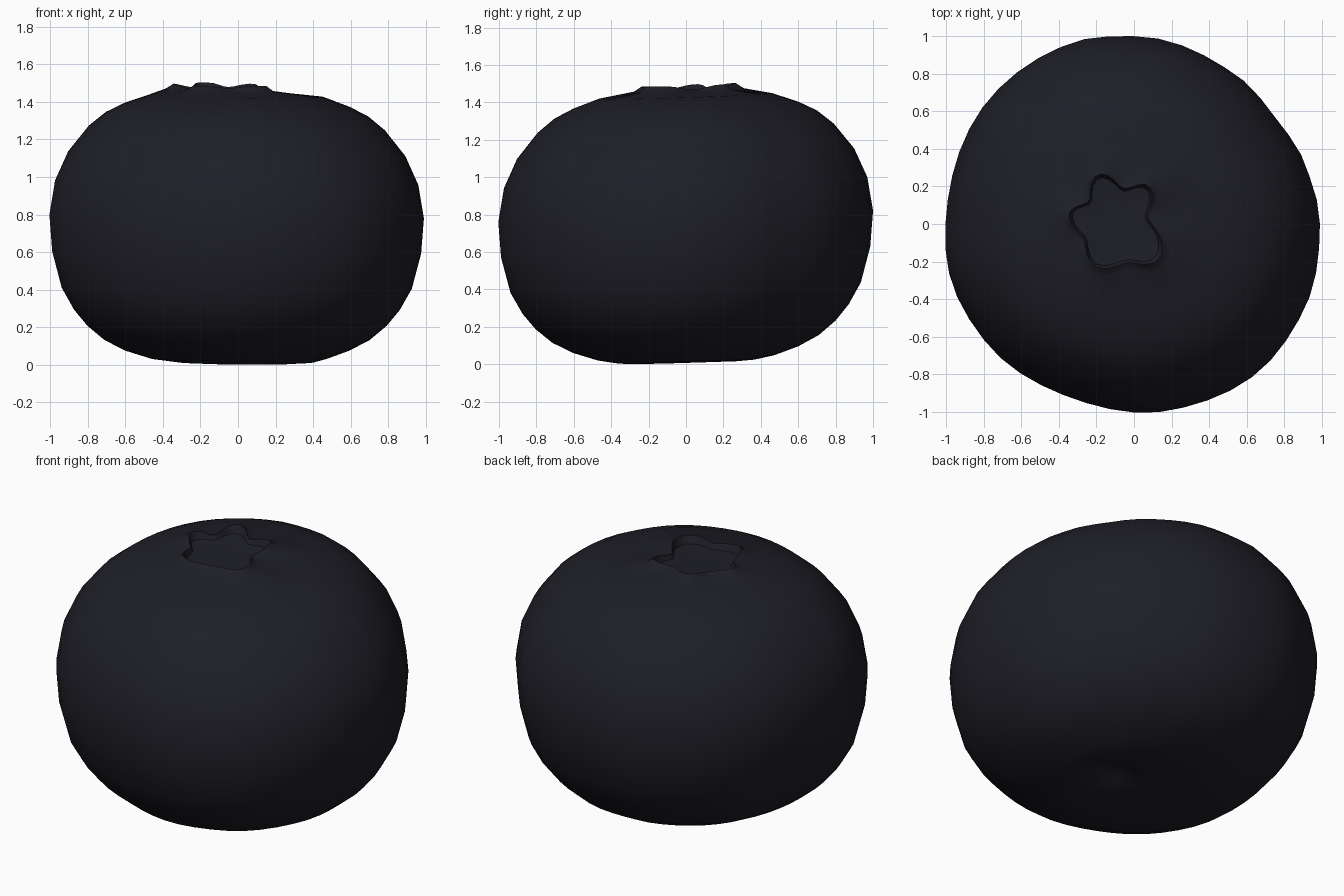
import bpy, bmesh, math
from mathutils import Vector

cube = bpy.data.objects.get("Cube")
if cube:
    bpy.data.objects.remove(cube, do_unlink=True)

SEGMENTS = 48
STAR_CENTRE = Vector((-0.1, 0.0))
DIMPLE = Vector((0.18, 0.02))

# Five-lobed crown outline: angle in degrees and radius, notches and tips in turn
STAR = [(13, 0.19), (48, 0.29), (76, 0.21), (109, 0.30), (140, 0.20),
        (167, 0.27), (205, 0.20), (247, 0.27), (285, 0.23), (321, 0.32)]

# Uneven girth of the body: angle in degrees and relative radius
GIRTH = [(0, 0.99), (20, 0.965), (37, 0.942), (55, 0.962), (90, 1.0),
         (107, 1.02), (135, 1.02), (172, 1.0), (198, 1.02), (218, 1.01),
         (250, 0.985), (282, 1.012), (310, 1.03), (332, 1.015)]


def around(table, angle):
    """Smoothly interpolate a closed table of (degrees, value)."""
    start = table[0][0]
    deg = (math.degrees(angle) - start) % 360 + start
    points = table + [(start + 360, table[0][1])]
    for (a0, r0), (a1, r1) in zip(points, points[1:]):
        if deg <= a1:
            t = (1 - math.cos(math.pi * (deg - a0) / (a1 - a0))) / 2
            return r0 + (r1 - r0) * t


def lean(p, z):
    """Tip the body forward a little and press in the stalk dimple."""
    low = max(0, 1 - z / 0.3)
    hollow = 0.07 * math.exp(-(p - DIMPLE).length_squared / 0.012)
    return z + 0.03 * p.y - 0.013 * z * p.x + low * hollow


bm = bmesh.new()
angles = [math.tau * i / SEGMENTS for i in range(SEGMENTS)]
rings = []


def add_ring(points):
    rings.append([bm.verts.new((p.x, p.y, lean(p, z))) for p, z in points])


# Crown: shallow floor and a thin lip that rises on the lobes
for scale, height, lift in [(0.35, 1.438, 0), (0.65, 1.44, 0), (0.86, 1.445, 0),
                            (0.93, 1.47, 0.022), (1.0, 1.466, 0.012),
                            (1.08, 1.463, 0)]:
    points = []
    for a in angles:
        r = around(STAR, a)
        tip = min(1, max(0, (r - 0.2) / 0.08))
        p = STAR_CENTRE + Vector((math.cos(a), math.sin(a))) * r * scale
        points.append((p, height + lift * tip))
    add_ring(points)

# Rounded, slightly squashed body, from the shoulder down to the base
BODY = [(0.46, 1.435), (0.6, 1.385), (0.7, 1.335), (0.79, 1.262), (0.9, 1.125),
        (0.97, 0.97), (1.0, 0.79), (0.985, 0.6), (0.935, 0.41), (0.87, 0.295),
        (0.8, 0.21), (0.71, 0.135), (0.6, 0.078), (0.47, 0.034), (0.36, 0.014),
        (0.26, 0.008), (0.18, 0.007), (0.12, 0.007), (0.06, 0.007)]
for radius, height in BODY:
    # The base rings close in on the stalk dimple
    shift = DIMPLE * max(0, 1 - radius / 0.5) if height < 0.1 else Vector((0, 0))
    points = []
    for a in angles:
        r = radius * around(GIRTH, a)
        points.append((Vector((math.cos(a), math.sin(a))) * r + shift, height))
    add_ring(points)

# Skin the rings and close both ends
for upper, lower in zip(rings, rings[1:]):
    for i in range(SEGMENTS):
        j = (i + 1) % SEGMENTS
        bm.faces.new((upper[i], lower[i], lower[j], upper[j]))
top = bm.verts.new((STAR_CENTRE.x, STAR_CENTRE.y, lean(STAR_CENTRE, 1.44)))
bottom = bm.verts.new((DIMPLE.x, DIMPLE.y, lean(DIMPLE, 0.007)))
for i in range(SEGMENTS):
    j = (i + 1) % SEGMENTS
    bm.faces.new((top, rings[0][i], rings[0][j]))
    bm.faces.new((bottom, rings[-1][j], rings[-1][i]))
bmesh.ops.recalc_face_normals(bm, faces=bm.faces)

mesh = bpy.data.meshes.new("berry")
bm.to_mesh(mesh)
bm.free()
berry = bpy.data.objects.new("berry", mesh)
bpy.context.collection.objects.link(berry)

# Dark blue-black skin
skin = bpy.data.materials.new("dark blue skin")
skin.use_nodes = True
color = (0.013, 0.013, 0.02, 1)
skin.diffuse_color = color
skin.node_tree.nodes["Principled BSDF"].inputs["Base Color"].default_value = color
mesh.materials.append(skin)

bpy.ops.object.select_all(action='DESELECT')
berry.select_set(True)
bpy.context.view_layer.objects.active = berry
bpy.ops.object.shade_smooth_by_angle(angle=math.radians(50))
